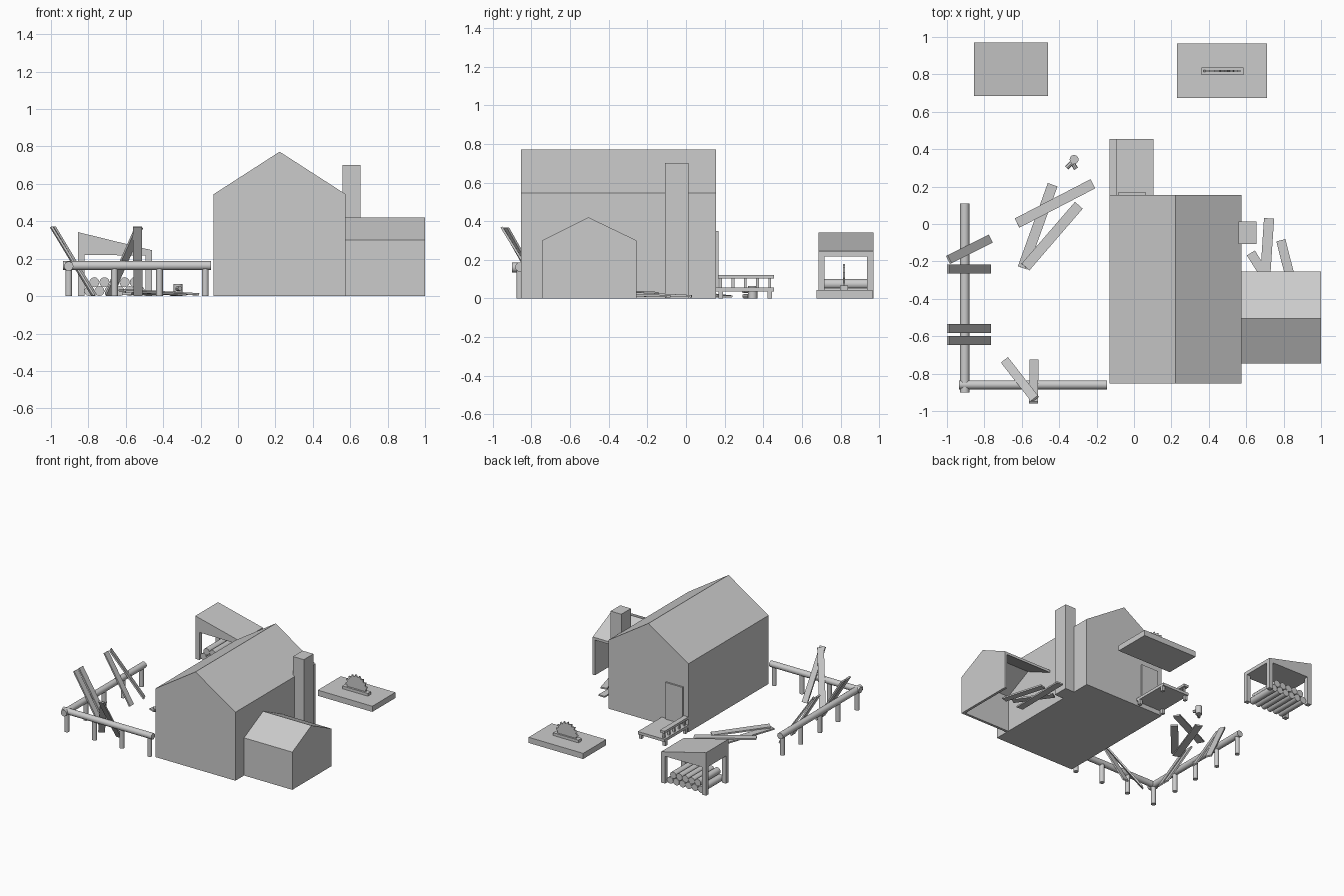
import bpy, math
from mathutils import Vector, Matrix

if "Cube" in bpy.data.objects:
    bpy.data.objects.remove(bpy.data.objects["Cube"])


def make(name, verts, faces):
    me = bpy.data.meshes.new(name)
    me.from_pydata(verts, [], faces)
    ob = bpy.data.objects.new(name, me)
    bpy.context.collection.objects.link(ob)
    import bmesh
    bm = bmesh.new()
    bm.from_mesh(me)
    bmesh.ops.recalc_face_normals(bm, faces=bm.faces)
    bm.to_mesh(me)
    bm.free()
    return ob


def prism(name, pts, axis, a, b):
    """Extrude a profile along x (pts are y,z) or y (pts are x,z)."""
    n = len(pts)
    put = (lambda p, t: (t, p[0], p[1])) if axis == 'x' else (lambda p, t: (p[0], t, p[1]))
    verts = [put(p, a) for p in pts] + [put(p, b) for p in pts]
    faces = [list(range(n)), list(range(n, 2 * n))]
    faces += [[i, (i + 1) % n, n + (i + 1) % n, n + i] for i in range(n)]
    return make(name, verts, faces)


def box(name, x0, x1, y0, y1, z0, z1):
    return prism(name, [(x0, z0), (x1, z0), (x1, z1), (x0, z1)], 'y', y0, y1)


def board(name, p, q, w=0.048, t=0.012):
    """Flat plank from p to q, its width kept horizontal."""
    p, q = Vector(p), Vector(q)
    d = (q - p).normalized()
    side = d.cross(Vector((0, 0, 1))).normalized() * w / 2
    up = side.cross(d).normalized() * t / 2
    verts = [c + s * side + u * up for c in (p, q) for s, u in ((-1, -1), (1, -1), (1, 1), (-1, 1))]
    faces = [(0, 1, 2, 3), (4, 5, 6, 7)] + [(i, (i + 1) % 4, 4 + (i + 1) % 4, 4 + i) for i in range(4)]
    return make(name, verts, faces)


def rod(name, p, q, r, n=16):
    p, q = Vector(p), Vector(q)
    d = q - p
    bpy.ops.mesh.primitive_cylinder_add(vertices=n, radius=r, depth=d.length, location=(p + q) / 2)
    ob = bpy.context.object
    ob.name = name
    ob.rotation_euler = d.to_track_quat('Z', 'Y').to_euler()
    bpy.ops.object.shade_smooth_by_angle(angle=math.radians(35))
    return ob


# Main house and chimney
prism("house", [(-.13, 0), (.575, 0), (.575, .545), (.2225, .772), (-.13, .545)], 'y', -.853, .155)
box("chimney", .56, .655, -.108, .013, 0, .70)
box("door", -.085, .065, .15, .168, .057, .35)

# Side shed, open at the back
prism("shed_shell", [(-.745, 0), (-.745, .30), (-.505, .42), (-.255, .30), (-.255, .28),
                     (-.505, .398), (-.725, .288), (-.725, 0)], 'x', .57, .98)
prism("shed_end_wall", [(-.745, 0), (-.745, .30), (-.505, .42), (-.255, .30), (-.255, 0)], 'x', .98, 1.0)
board("shed_plank_1", (.69, -.46, .035), (.722, .03, .012), .054)
board("shed_plank_2", (.87, -.42, .02), (.785, -.087, .012), .05)
board("shed_plank_3", (.79, -.42, .04), (.625, -.155, .028), .05)

# Back porch with railing
box("porch_deck", -.13, .105, .155, .455, .036, .058)
for x in (-.118, .092):
    for y in (.18, .433):
        box("porch_leg", x - .012, x + .012, y - .012, y + .012, 0, .04)
box("porch_rail", -.13, -.09, .155, .455, .103, .122)
for i in range(5):
    y = .18 + i * .0635
    box("porch_baluster", -.117, -.103, y - .007, y + .007, .055, .106)

# Saw blade on a slab
box("saw_slab", .23, .71, .675, .965, 0, .045)
box("saw_mount", .36, .585, .797, .838, .045, .067)
teeth = 9
blade = [(.57, .065)]
for i in range(teeth):
    a0, a1 = math.pi * i / teeth, math.pi * (i + .75) / teeth
    blade += [(.4725 + .082 * math.cos(a0), .078 + .082 * math.sin(a0)),
              (.4725 + .1 * math.cos(a1), .078 + .1 * math.sin(a1))]
blade[0] = (.5545, .06)
blade += [(.3905, .078), (.3905, .06)]
prism("saw_blade", blade, 'y', .812, .824)

# Log shelter
prism("shelter_roof", [(-.855, .22), (-.46, .217), (-.46, .245), (-.855, .342)], 'y', .685, .97)
for x in (-.855, -.495):
    for y in (.685, .937):
        box("shelter_post", x, x + .035, y, y + .033, 0, .225)
for row, count in enumerate((6, 5)):
    for i in range(count):
        x, z = -.795 + .054 * (i + row / 2), .027 + .047 * row
        rod("log", (x, .70, z), (x, .95, z), .027, 12)

# Log fence
rod("fence_rail_left", (-.905, -.90, .16), (-.905, .11, .16), .025)
rod("fence_rail_front", (-.935, -.86, .163), (-.145, -.86, .163), .024)
for x in (-.905, -.66, -.42, -.175):
    rod("fence_post_front", (x, -.86, 0), (x, -.86, .155), .018)
for y in (-.62, -.39, -.15, .08):
    rod("fence_post_left", (-.905, y, 0), (-.905, y, .155), .018)

# Boards leaning on the fence
for y in (-.24, -.558, -.622):
    board("leaning_board_left", (-.77, y, .005), (-.995, y, .37))
board("leaning_board_left_skewed", (-.77, -.08, .005), (-.99, -.19, .37))
board("leaning_board_front", (-.535, -.73, .005), (-.537, -.955, .37))
board("leaning_board_front_skewed", (-.69, -.73, .005), (-.53, -.935, .365))

# Loose boards on the ground
board("ground_board_1", (-.595, -.235, .012), (-.435, .21, .01), .055)
board("ground_board_2", (-.58, -.23, .024), (-.295, .10, .008), .055)
board("ground_board_3", (-.625, .005, .032), (-.22, .215, .010), .055)

# Chopping stump and split pieces
rod("stump", (-.32, .345, 0), (-.32, .345, .065), .024, 12)
rod("split_log_1", (-.335, .325, .012), (-.36, .30, .012), .012, 8)
rod("split_log_2", (-.325, .32, .04), (-.31, .295, .04), .012, 8)
